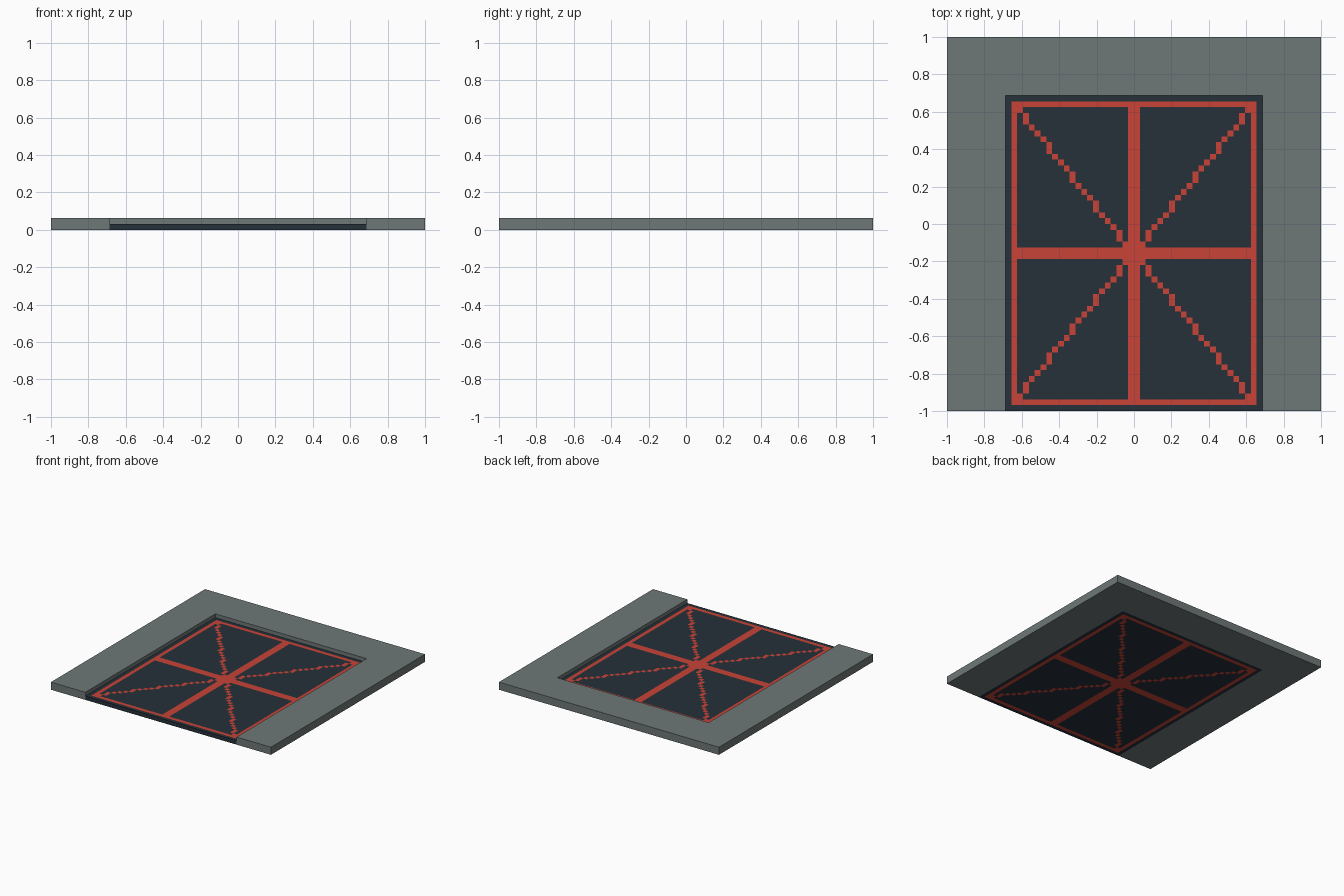
import bpy, bmesh

if "Cube" in bpy.data.objects:
    bpy.data.objects.remove(bpy.data.objects["Cube"])

U = 1 / 32  # one grid cell of the design


def material(name, rgb):
    lin = [((c / 255 + 0.055) / 1.055) ** 2.4 for c in rgb]
    m = bpy.data.materials.new(name)
    m.diffuse_color = (*lin, 1)
    m.use_nodes = True
    m.node_tree.nodes["Principled BSDF"].inputs["Base Color"].default_value = m.diffuse_color
    return m


grey = material("slate grey", (110, 120, 119))
dark = material("dark navy", (38, 48, 58))
red = material("signal red", (200, 68, 55))


def finish(bm, name, mats):
    bmesh.ops.recalc_face_normals(bm, faces=bm.faces)
    me = bpy.data.meshes.new(name)
    bm.to_mesh(me)
    bm.free()
    for m in mats:
        me.materials.append(m)
    ob = bpy.data.objects.new(name, me)
    bpy.context.collection.objects.link(ob)
    return ob


def extrude_up(bm, height):
    # close the flat outline into a solid, keeping the bottom faces
    ret = bmesh.ops.extrude_face_region(bm, geom=bm.faces[:], use_keep_orig=True)
    verts = [g for g in ret["geom"] if isinstance(g, bmesh.types.BMVert)]
    bmesh.ops.translate(bm, verts=verts, vec=(0, 0, height))


# Surround: U-shaped slab, open at the front
bm = bmesh.new()
outline = [(-32, -32), (-22, -32), (-22, 22), (22, 22),
           (22, -32), (32, -32), (32, 32), (-32, 32)]
bm.faces.new([bm.verts.new((x * U, y * U, 0)) for x, y in outline])
extrude_up(bm, 2 * U)
finish(bm, "surround", [grey])


def is_red(x, y):
    # column and row counted outward from the centre of the panel
    a, b = int(abs(x) / U), int(abs(y + 5 * U) / U)
    if a > 20 or b > 25:
        return False
    border_or_cross = a in (0, 20) or b in (0, 25)
    diagonal = a == b - (b + 2) // 5
    return border_or_cross or diagonal


# Recessed panel: cells coloured with border, cross and stepped diagonals
bm = bmesh.new()
grid = [[bm.verts.new((i * U, j * U, 0)) for j in range(-32, 23)]
        for i in range(-22, 23)]
for i in range(44):
    for j in range(54):
        bm.faces.new((grid[i][j], grid[i + 1][j],
                      grid[i + 1][j + 1], grid[i][j + 1]))
extrude_up(bm, U)
bm.normal_update()
for f in bm.faces:
    c = f.calc_center_median()
    if abs(f.normal.z) > 0.5 and is_red(c.x, c.y):
        f.material_index = 1
finish(bm, "recessed_panel", [dark, red])
